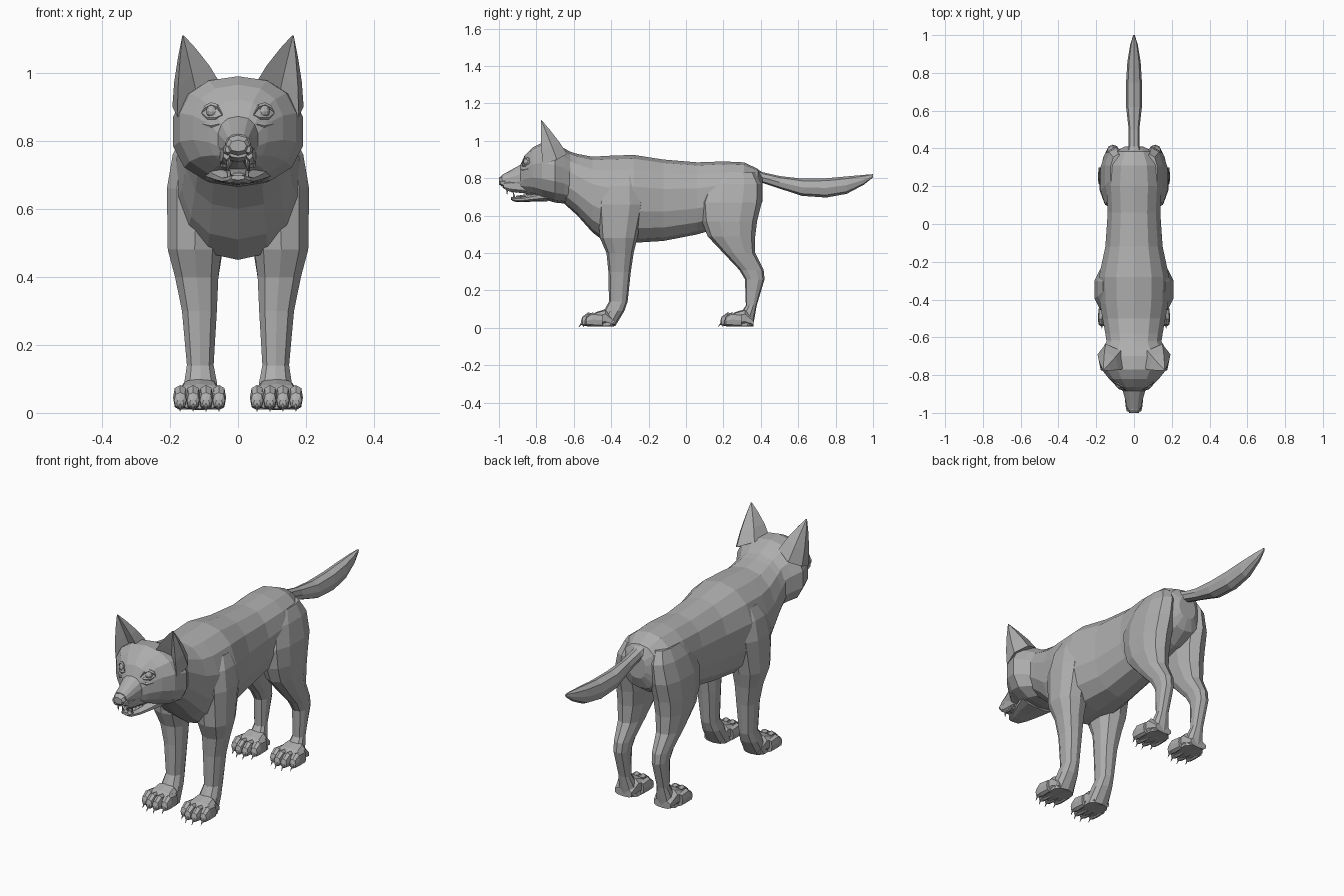
import bpy, bmesh, math
from mathutils import Vector

old = bpy.data.objects.get("Cube")
if old:
    bpy.data.objects.remove(old)

fur = bpy.data.materials.new("grey fur")
fur.use_nodes = True
GREY = (0.42, 0.42, 0.42, 1)
fur.diffuse_color = GREY
fur.node_tree.nodes["Principled BSDF"].inputs["Base Color"].default_value = GREY


def finish(name, bm, mirror=False):
    bmesh.ops.recalc_face_normals(bm, faces=bm.faces)
    mesh = bpy.data.meshes.new(name)
    bm.to_mesh(mesh)
    bm.free()
    mesh.materials.append(fur)
    obj = bpy.data.objects.new(name, mesh)
    bpy.context.collection.objects.link(obj)
    if mirror:
        mod = obj.modifiers.new("both sides", 'MIRROR')
        mod.use_mirror_merge = False
    return obj


def skin(bm, rings):
    """Join rings of points with quads and cap both ends."""
    rows = [[bm.verts.new(p) for p in ring] for ring in rings]
    n = len(rows[0])
    for a, b in zip(rows, rows[1:]):
        for i in range(n):
            j = (i + 1) % n
            bm.faces.new((a[i], a[j], b[j], b[i]))
    bm.faces.new(rows[0])
    bm.faces.new(rows[-1])


def oval(n, power):
    """Unit rounded-box outline."""
    for i in range(n):
        a = math.tau * (i + 0.5) / n if n % 4 else math.tau * i / n
        c, s = math.cos(a), math.sin(a)
        yield (math.copysign(abs(c) ** power, c), math.copysign(abs(s) ** power, s))


def along(bm, rings, n=12, power=0.85, x=0, dy=0):
    """Loft along y; each ring is y, bottom, top, half width."""
    skin(bm, [[(x + w * c, y + dy, (lo + hi) / 2 + (hi - lo) / 2 * s)
               for c, s in oval(n, power)] for y, lo, hi, w in rings])


def upright(bm, rings, n=10, power=0.85):
    """Loft along z; each ring is z, front, back, inner, outer."""
    skin(bm, [[((i + o) / 2 + (o - i) / 2 * c, (f + b) / 2 + (b - f) / 2 * s, z)
               for c, s in oval(n, power)] for z, f, b, i, o in rings])


def spike(bm, base, tip, radius, sides=5):
    base, tip = Vector(base), Vector(tip)
    d = tip - base
    mat = d.to_track_quat('Z', 'Y').to_matrix().to_4x4()
    mat.translation = (base + tip) / 2
    bmesh.ops.create_cone(bm, cap_ends=True, segments=sides, radius1=radius,
                          radius2=0.001, depth=d.length, matrix=mat)


# Trunk, neck and rump
bm = bmesh.new()
along(bm, [(-.68, .69, .96, .14), (-.58, .60, .93, .155), (-.5, .51, .915, .17),
           (-.42, .45, .92, .185), (-.28, .455, .925, .19), (-.12, .465, .9, .155),
           (.06, .5, .885, .142), (.2, .54, .89, .15), (.31, .57, .885, .14),
           (.385, .62, .85, .1), (.41, .68, .8, .05)], 14)
finish("body", bm)

# Skull and muzzle
bm = bmesh.new()
along(bm, [(-.59, .65, .925, .13), (-.65, .665, .96, .165), (-.70, .67, .985, .195),
           (-.77, .69, .99, .175), (-.82, .712, .965, .135), (-.863, .725, .922, .088),
           (-.885, .735, .872, .06), (-.94, .738, .842, .045), (-.98, .75, .82, .037)], 14)
head = finish("head", bm)

# Nose pad with nostril wings
bm = bmesh.new()
along(bm, [(-.96, .765, .825, .03), (-.985, .757, .815, .036), (-1, .768, .802, .025)], 8)
finish("nose", bm)
bm = bmesh.new()
along(bm, [(-.95, .755, .79, .012), (-.98, .758, .79, .014), (-.992, .765, .785, .008)], 6, x=.03)
finish("nostril_wing", bm, True)

# Upper lip flaps
bm = bmesh.new()
along(bm, [(-.8, .705, .77, .02), (-.87, .72, .79, .022), (-.94, .728, .79, .015),
           (-.975, .745, .78, .01)], 6, x=.034)
finish("upper_lip", bm, True)

# Open lower jaw
bm = bmesh.new()
along(bm, [(-.74, .675, .74, .1), (-.82, .675, .715, .075), (-.88, .672, .7, .05),
           (-.92, .675, .7, .036), (-.935, .685, .7, .02)], 10)
finish("lower_jaw", bm)
bm = bmesh.new()
along(bm, [(-.8, .7, .725, .04), (-.87, .695, .712, .03), (-.91, .695, .706, .018)], 8)
finish("tongue", bm)

# Fangs and small teeth
bm = bmesh.new()
spike(bm, (.028, -.955, .75), (.028, -.957, .712), .008)
spike(bm, (.026, -.918, .695), (.027, -.925, .732), .007)
for k in range(4):
    y = -.93 + k * .022
    spike(bm, (.036 + k * .004, y, .737), (.036 + k * .004, y, .72), .006)
finish("teeth", bm, True)

# Eyes and lids, seated on the head surface
bpy.context.view_layer.update()


def surface(x, z):
    hit, point, normal, face = head.ray_cast(Vector((x, -2, z)), Vector((0, 1, 0)))
    return point if hit else Vector((x, -.84, z))


bm = bmesh.new()
eye = surface(.077, .887)
bmesh.ops.create_uvsphere(bm, u_segments=10, v_segments=6, radius=.018)
bmesh.ops.translate(bm, verts=bm.verts, vec=eye + Vector((0, .007, 0)))
finish("eye", bm, True)


def ridge(name, points, r):
    """Raised strip that follows the head between x, z points."""
    bm = bmesh.new()
    rings = []
    for k, (x, z) in enumerate(points):
        p = surface(x, z)
        t = r if 0 < k < len(points) - 1 else r * .3
        rings.append([p + Vector((0, t * c, t * s)) for c, s in oval(5, 1)])
    skin(bm, rings)
    finish(name, bm, True)


ridge("upper_lid", [(.046, .877), (.06, .9), (.08, .906), (.098, .897), (.108, .883)], .008)
ridge("lower_lid", [(.046, .877), (.065, .869), (.09, .868), (.108, .883)], .006)
ridge("cheek_fold", [(.055, .85), (.08, .845), (.105, .85)], .007)

# Hollow upright ears
bm = bmesh.new()
tip = Vector((.163, -.775, 1.115))
base = [Vector(p) for p in ((.05, -.765, .965), (.12, -.725, .93), (.178, -.765, .87),
                            (.193, -.69, .9), (.15, -.635, .93), (.07, -.67, .965))]
centre = sum(base, Vector()) / len(base)
rings = []
for t, bulge in ((0, 1), (.35, 1.12), (.7, 1.2), (.97, 1)):
    rings.append([(centre + (p - centre) * bulge).lerp(tip, t) for p in base])
skin(bm, rings)
finish("ear", bm, True)

# Tail
bm = bmesh.new()
along(bm, [(.35, .79, .865, .05), (.41, .775, .832, .03), (.5, .745, .812, .028),
           (.62, .706, .798, .042), (.75, .697, .8, .042), (.86, .717, .81, .035),
           (.95, .765, .818, .02), (1, .805, .822, .004)], 8)
finish("tail", bm)

# Legs
bm = bmesh.new()
upright(bm, [(.82, -.4, -.26, .06, .165), (.76, -.45, -.235, .04, .195),
             (.66, -.475, -.22, .03, .213), (.48, -.46, -.26, .045, .21),
             (.4, -.425, -.28, .055, .188), (.3, -.415, -.295, .06, .167),
             (.14, -.412, -.312, .07, .152), (.09, -.44, -.33, .06, .16),
             (.01, -.48, -.378, .05, .17)])
finish("front_leg", bm, True)
bm = bmesh.new()
upright(bm, [(.83, .17, .37, .04, .125), (.77, .11, .405, .03, .155),
             (.67, .075, .405, .03, .18), (.57, .085, .38, .03, .185),
             (.49, .115, .37, .04, .18), (.4, .2, .37, .055, .168),
             (.31, .285, .415, .07, .152), (.26, .315, .42, .075, .148),
             (.12, .32, .378, .08, .143), (.06, .28, .368, .065, .155),
             (.01, .26, .358, .05, .17)])
finish("hind_leg", bm, True)

# Paws with four toes and claws each
for name, dy in (("front_paw", 0), ("hind_paw", .745)):
    bm = bmesh.new()
    along(bm, [(-.385, .008, .05, .05), (-.43, .008, .1, .06), (-.48, .008, .085, .07),
               (-.525, .012, .06, .06)], 10, .7, .113, dy)
    for side in (-1.5, -.5, .5, 1.5):
        x = .113 + side * .038
        y = dy + abs(side) * .022
        along(bm, [(-.48, .008, .075, .018), (-.535, .008, .082, .021),
                   (-.565, .012, .06, .018), (-.572, .018, .04, .01)], 8, .8, x, y)
        spike(bm, (x, y - .56, .035), (x, y - .585, .004), .007)
    finish(name, bm, True)
